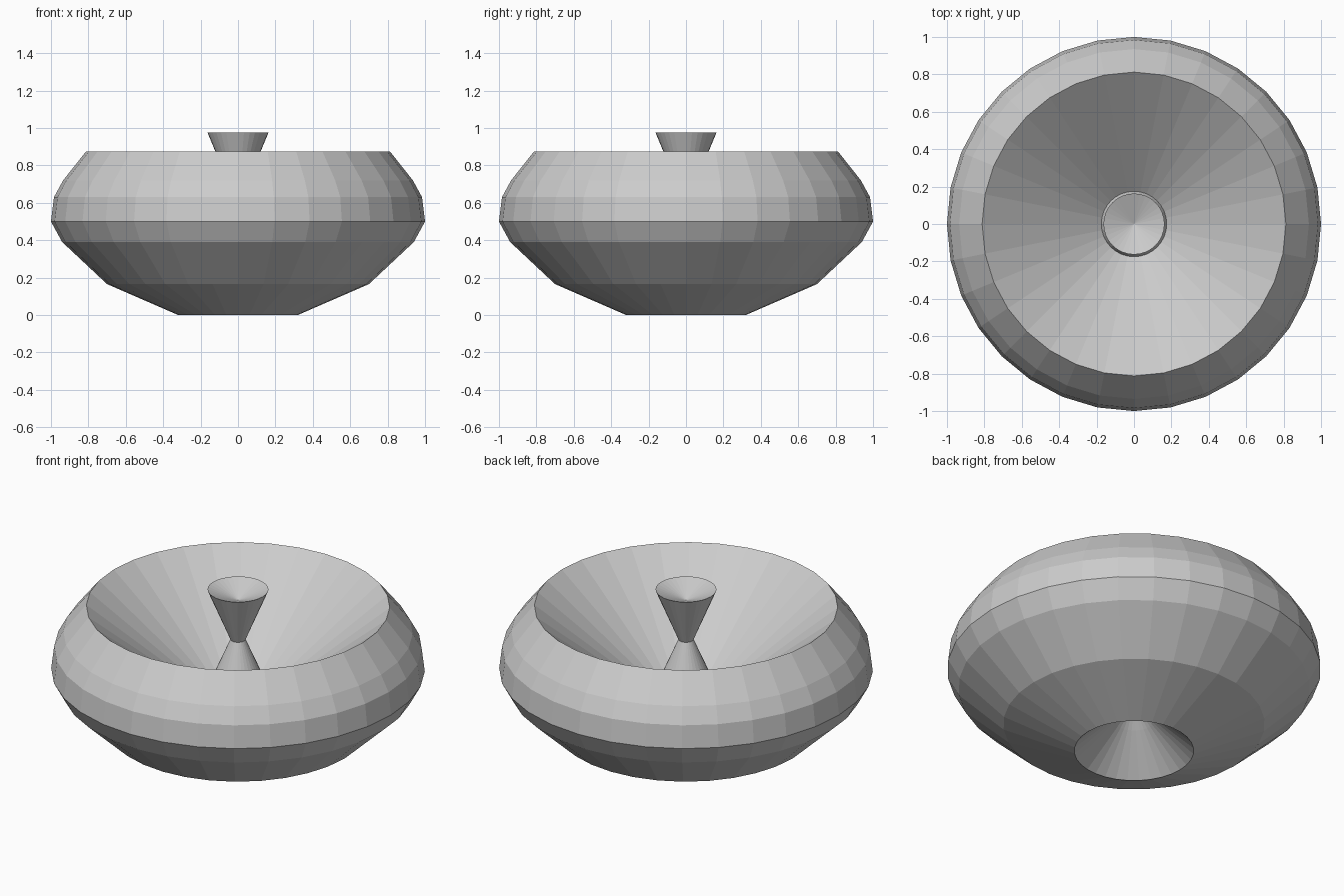
import bpy, bmesh, math

if "Cube" in bpy.data.objects:
    bpy.data.objects.remove(bpy.data.objects["Cube"])

SIDES = 32


def lathe(name, profile):
    """Revolve a (radius, z) profile around the z axis with flat facets."""
    bm = bmesh.new()
    verts = [bm.verts.new((r, 0, z)) for r, z in profile]
    edges = [bm.edges.new(pair) for pair in zip(verts, verts[1:])]
    bmesh.ops.spin(bm, geom=verts + edges, cent=(0, 0, 0), axis=(0, 0, 1),
                   angle=2 * math.pi, steps=SIDES)
    bmesh.ops.remove_doubles(bm, verts=bm.verts, dist=1e-4)
    bmesh.ops.recalc_face_normals(bm, faces=bm.faces)
    mesh = bpy.data.meshes.new(name)
    bm.to_mesh(mesh)
    bm.free()
    obj = bpy.data.objects.new(name, mesh)
    bpy.context.collection.objects.link(obj)
    return obj


# Whole turned body as one closed surface, from the top axis to the bottom axis
stem = [(0, 0.91), (0.163, 0.975), (0.04, 0.68), (0.175, 0.366)]
bowl_rim = [(0.812, 0.875)]
outer_wall = [(0.935, 0.72), (0.984, 0.63), (1.0, 0.50), (0.94, 0.39),
              (0.70, 0.165), (0.32, 0)]
base_hollow = [(0.112, 0.19), (0, 0.30)]

lathe("fountain_bowl", stem + bowl_rim + outer_wall + base_hollow)
